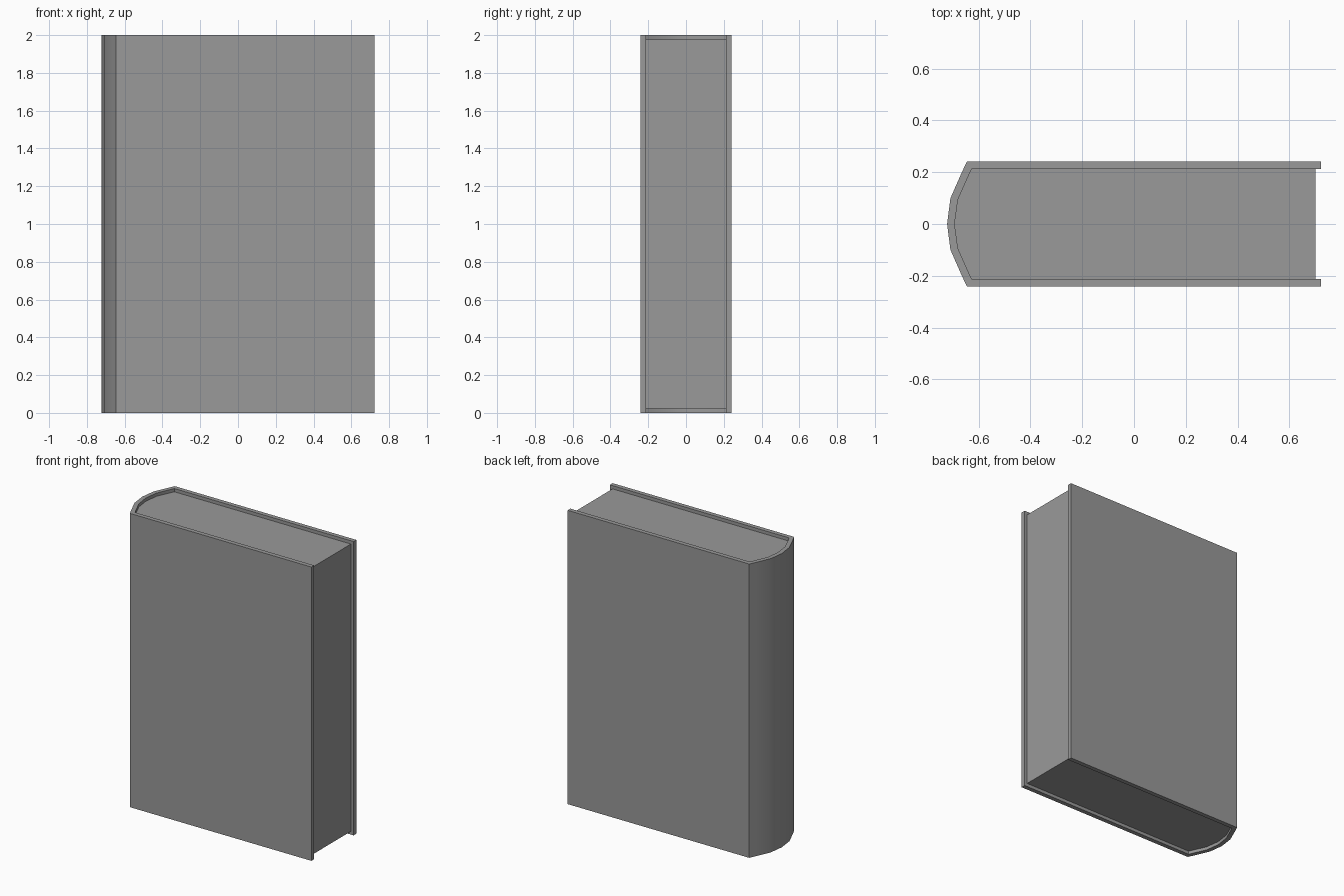
import bpy, bmesh, math

if "Cube" in bpy.data.objects:
    bpy.data.objects.remove(bpy.data.objects["Cube"])

# Half outlines (y >= 0) of the spine, from the board corner to the middle
OUTER = [(-0.645, 0.242), (-0.665, 0.20), (-0.709, 0.10), (-0.722, 0.0)]
INNER = [(-0.627, 0.212), (-0.640, 0.185), (-0.680, 0.095), (-0.693, 0.0)]
COVER_END, PAGE_END, LIP = 0.722, 0.702, 0.022

grey = bpy.data.materials.new("dark_grey")
grey.diffuse_color = (0.32, 0.32, 0.32, 1)
grey.use_nodes = True
grey.node_tree.nodes["Principled BSDF"].inputs["Base Color"].default_value = grey.diffuse_color


def full_outline(half, end_x):
    """Add the fore-edge point and mirror the half outline across y = 0."""
    half = [(end_x, half[0][1])] + half
    return half + [(x, -y) for x, y in reversed(half[:-1])]


def prism(name, outline, z0, z1):
    bm = bmesh.new()
    base = bm.faces.new([bm.verts.new((x, y, z0)) for x, y in outline])
    ext = bmesh.ops.extrude_face_region(bm, geom=[base], use_keep_orig=True)
    top = [v for v in ext["geom"] if isinstance(v, bmesh.types.BMVert)]
    bmesh.ops.translate(bm, verts=top, vec=(0, 0, z1 - z0))
    bmesh.ops.recalc_face_normals(bm, faces=bm.faces)
    mesh = bpy.data.meshes.new(name)
    bm.to_mesh(mesh)
    bm.free()
    mesh.materials.append(grey)
    obj = bpy.data.objects.new(name, mesh)
    bpy.context.collection.objects.link(obj)
    bpy.ops.object.select_all(action='DESELECT')
    obj.select_set(True)
    bpy.context.view_layer.objects.active = obj
    bpy.ops.object.shade_smooth_by_angle(angle=math.radians(30))
    return obj


# Cover: two boards joined by a rounded spine, one C-shaped section
outer = full_outline(OUTER, COVER_END)
inner = full_outline(INNER, COVER_END)
prism("cover", outer + inner[::-1], 0.0, 2.0)

# Page block: fills the cover, set back at top, bottom and fore edge
prism("pages", full_outline(INNER, PAGE_END), LIP, 2.0 - LIP)
